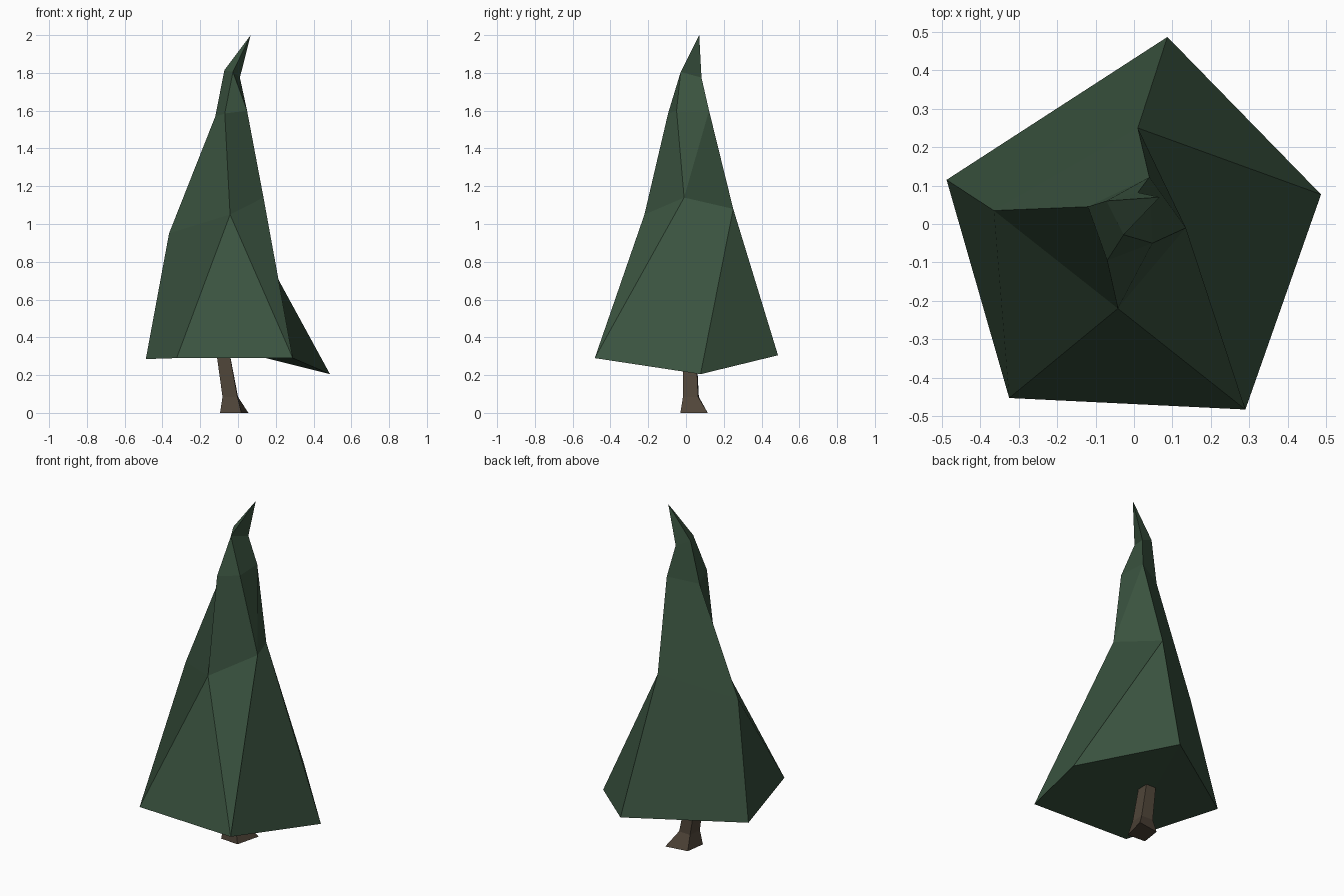
import bpy, bmesh

if "Cube" in bpy.data.objects:
    bpy.data.objects.remove(bpy.data.objects["Cube"])


def material(name, rgb):
    m = bpy.data.materials.new(name)
    m.diffuse_color = (*rgb, 1.0)
    m.use_nodes = True
    m.node_tree.nodes["Principled BSDF"].inputs["Base Color"].default_value = m.diffuse_color
    return m


def build(name, points, faces, mat):
    """Flat-shaded object from a few hand-placed rings."""
    bm = bmesh.new()
    v = {key: bm.verts.new(co) for key, co in points.items()}
    for f in faces:
        bm.faces.new([v[k] for k in f.split()])
    bmesh.ops.recalc_face_normals(bm, faces=bm.faces)
    mesh = bpy.data.meshes.new(name)
    bm.to_mesh(mesh)
    bm.free()
    mesh.materials.append(mat)
    obj = bpy.data.objects.new(name, mesh)
    bpy.context.collection.objects.link(obj)
    return obj


green = material("dark fir green", (0.043, 0.088, 0.051))
brown = material("bark brown", (0.080, 0.060, 0.041))

# Canopy rings: five-sided skirt, two four-sided rings, a triangle and a bent tip
# b = back, r = right, f = front right, d = front left, l = left
canopy = {
    "b1": (0.087, 0.487, 0.305), "r1": (0.487, 0.077, 0.205), "f1": (0.29, -0.483, 0.29),
    "d1": (-0.325, -0.453, 0.29), "l1": (-0.488, 0.115, 0.285),
    "b2": (0.01, 0.25, 1.08), "f2": (0.135, -0.01, 1.14),
    "d2": (-0.042, -0.22, 1.05), "l2": (-0.365, 0.035, 0.95),
    "b3": (0.04, 0.122, 1.60), "f3": (0.048, -0.05, 1.60),
    "d3": (-0.07, -0.095, 1.585), "l3": (-0.12, 0.045, 1.57),
    "b4": (0.01, 0.082, 1.775), "d4": (-0.027, -0.028, 1.805), "l4": (-0.072, 0.06, 1.815),
    "tip": (0.067, 0.07, 2.0),
}
build("canopy", canopy, [
    "b1 r1 f1", "b1 f1 d1", "b1 d1 l1",                     # underside
    "d1 d2 l2 l1", "d1 f1 d2", "f1 f2 d2",                  # skirt
    "f1 r1 b2 f2", "r1 b1 b2", "b1 l1 l2 b2",
    "d2 d3 l3 l2", "d2 f2 f3 d3", "f2 b2 b3", "f2 b3 f3", "b2 l2 l3 b3",
    "l3 d3 d4 l4", "d3 f3 d4", "f3 b3 b4 d4", "b3 l3 l4 b4",
    "l4 d4 tip", "d4 b4 tip", "b4 l4 tip",                  # bent tip
], green)

# Trunk: flared foot, then a leaning four-sided stem
rings = [
    [(-0.095, -0.022, 0), (0.018, -0.03, 0), (0.055, 0.115, 0), (-0.078, 0.095, 0)],
    [(-0.082, -0.012, 0.085), (-0.003, -0.016, 0.085), (0, 0.064, 0.085), (-0.074, 0.068, 0.085)],
    [(-0.114, -0.012, 0.315), (-0.045, -0.014, 0.315), (-0.044, 0.054, 0.315), (-0.106, 0.056, 0.315)],
]
trunk = {f"{r}{i}": co for r, ring in enumerate(rings) for i, co in enumerate(ring)}
sides = [f"{r}{i} {r}{(i + 1) % 4} {r + 1}{(i + 1) % 4} {r + 1}{i}" for r in range(2) for i in range(4)]
build("trunk", trunk, sides + ["00 01 02 03", "20 21 22 23"], brown)
